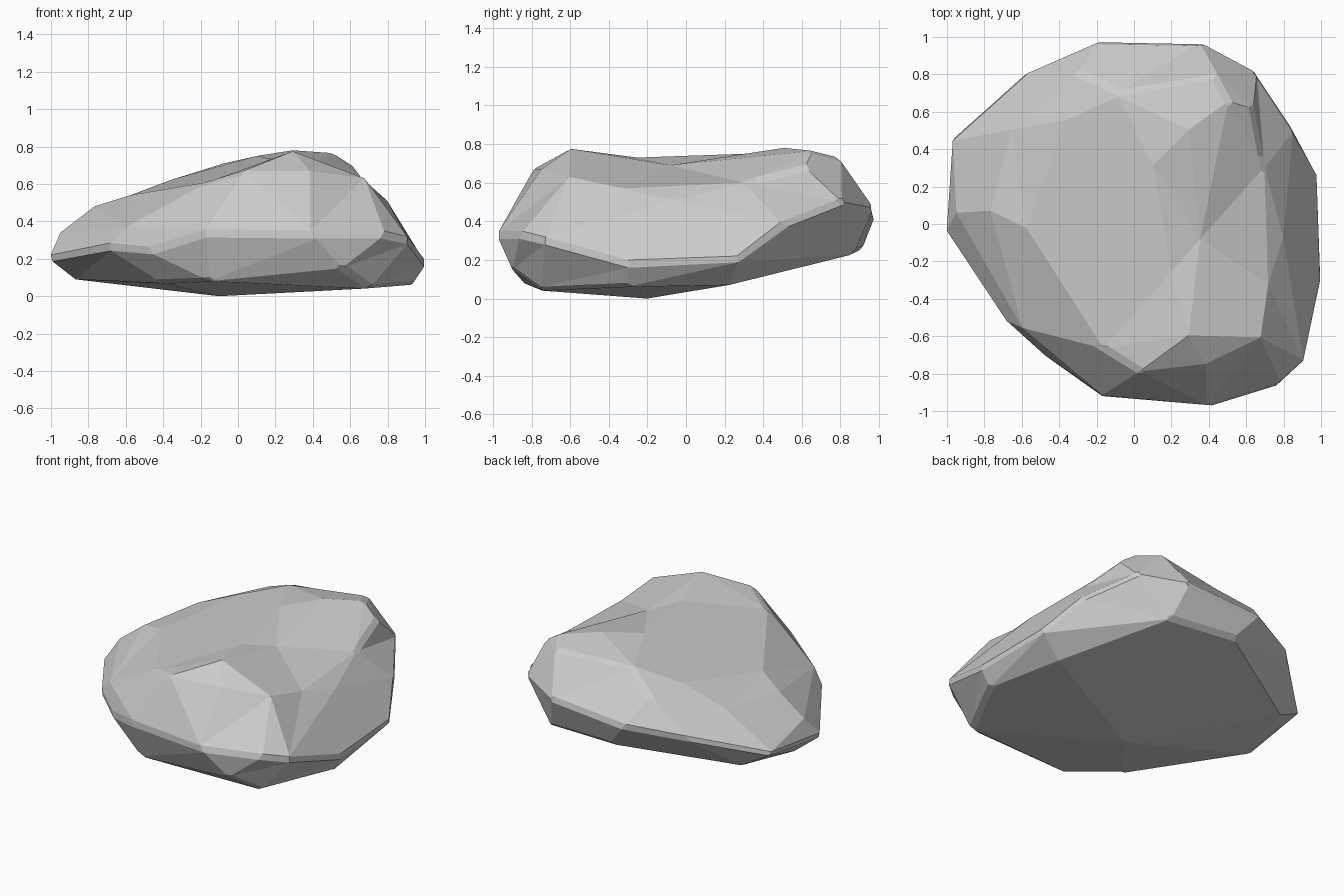
import bpy, bmesh, math
from mathutils import Vector

if "Cube" in bpy.data.objects:
    bpy.data.objects.remove(bpy.data.objects["Cube"])

# Corner points of the boulder: crown, girdle, underside
CROWN = [(.29,-.59,.775), (.2,-.25,.73), (.35,-.08,.69), (.1,.31,.75), (.29,.5,.78),
         (.5,.65,.765), (-.08,.7,.71), (-.36,.55,.62), (-.29,.8,.6), (-.16,-.66,.61),
         (-.57,-.02,.54), (-.76,.07,.48), (-.65,.5,.5), (.03,-.78,.67), (.38,-.74,.67),
         (.67,-.6,.63), (.71,-.32,.57), (.79,-.07,.51), (.69,.3,.6), (.63,.61,.68),
         (.43,.79,.73)]
GIRDLE = [(.65,.8,.5), (.35,.96,.47), (-.2,.97,.43), (-.59,.8,.38), (-.97,.46,.25),
          (-.94,.06,.34), (-1,-.05,.2), (-.7,-.5,.26), (-.59,-.55,.37), (-.48,-.7,.24),
          (-.17,-.92,.34), (.4,-.97,.33), (.78,-.85,.33), (.91,-.73,.3),
          (1,-.3,.18), (.98,.27,.2), (.85,.5,.38)]
UNDER = [(-.15,-.83,.08), (.7,-.74,.04), (.55,-.89,.15), (-.1,-.2,0), (.92,-.3,.06),
         (.8,.22,.07), (-.86,.05,.09), (-.4,-.6,.07), (.42,.86,.23), (-.05,.9,.25),
         (-.77,.5,.14)]
CENTRE = Vector((.05, 0, .36))


def inflate(p, k=.88):
    """Push a point towards an ellipsoid so hollows also land on the hull."""
    d = p - CENTRE
    r = math.sqrt(d.x ** 2 + d.y ** 2 + (d.z / .42) ** 2)
    return CENTRE + d * r ** -k


# Skin the inflated points, then move every corner back to its true place
bm = bmesh.new()
home = {}
for co in CROWN + GIRDLE + UNDER:
    p = Vector(co)
    v = bm.verts.new(inflate(p))
    home[v] = Vector((p.x * 1.01, p.y * 1.01, p.z))
bmesh.ops.convex_hull(bm, input=bm.verts[:])
for v in bm.verts:
    v.co = home[v]
bmesh.ops.delete(bm, geom=[v for v in bm.verts if not v.link_faces], context='VERTS')

# Merge nearly coplanar triangles into broad facets
bmesh.ops.dissolve_limit(bm, angle_limit=math.radians(4), verts=bm.verts[:], edges=bm.edges[:])
bmesh.ops.recalc_face_normals(bm, faces=bm.faces[:])

mesh = bpy.data.meshes.new("boulder")
bm.to_mesh(mesh)
bm.free()
boulder = bpy.data.objects.new("boulder", mesh)
bpy.context.collection.objects.link(boulder)

# Chip the sharp corners into small flat facets
chip = boulder.modifiers.new("chipped_edges", 'BEVEL')
chip.width = .025
chip.segments = 1
chip.limit_method = 'ANGLE'
chip.angle_limit = math.radians(38)
